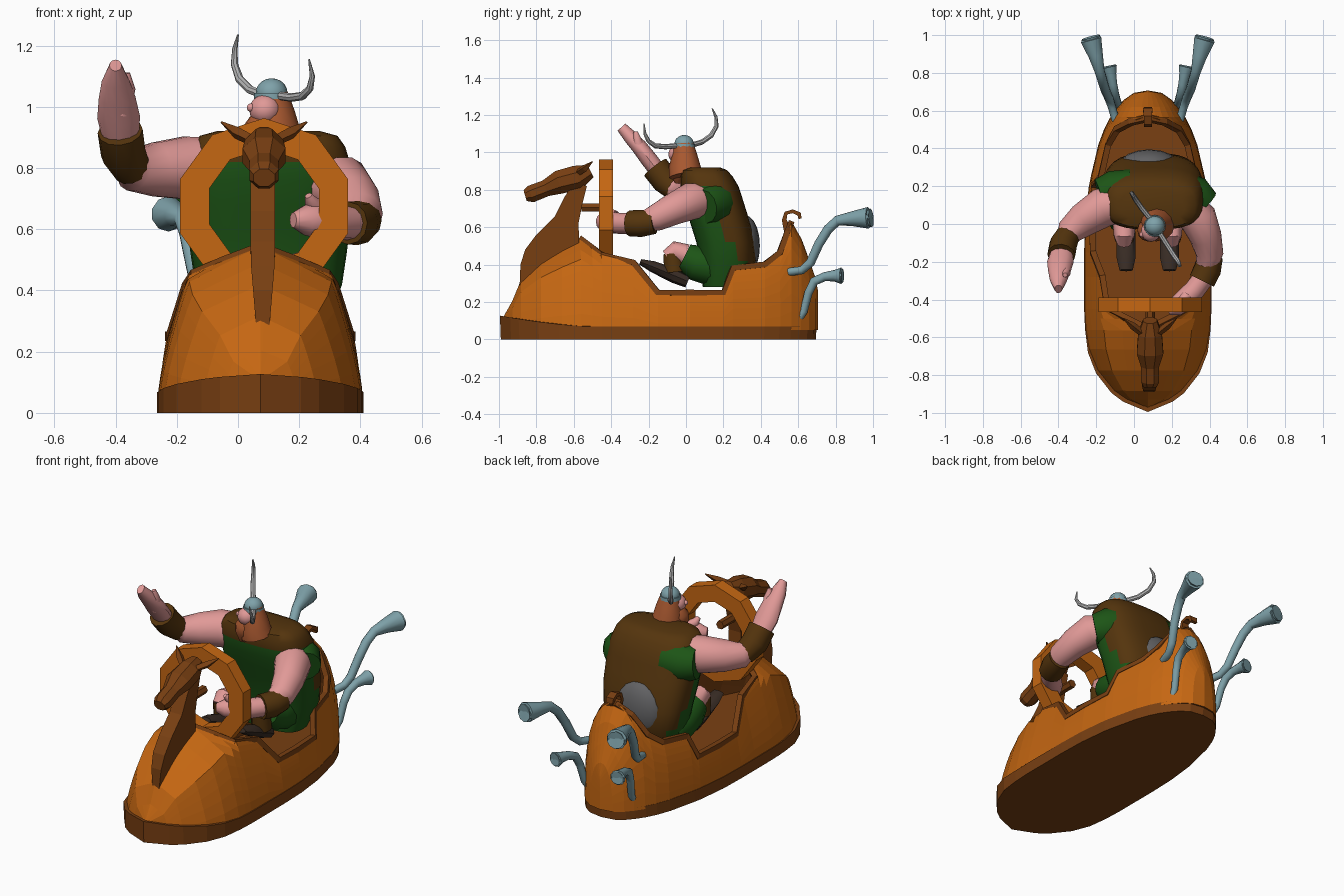
import bpy, bmesh, math
from mathutils import Vector

if "Cube" in bpy.data.objects:
    bpy.data.objects.remove(bpy.data.objects["Cube"])

CX = 0.073  # hull centre line


def mat(name, r, g, b):
    m = bpy.data.materials.new(name)
    m.diffuse_color = (r, g, b, 1)
    m.use_nodes = True
    m.node_tree.nodes["Principled BSDF"].inputs["Base Color"].default_value = m.diffuse_color
    return m


ORANGE = mat("orange wood", .56, .135, .006)
BROWN = mat("brown wood", .19, .05, .006)
VEST = mat("vest brown", .09, .035, .004)
GREEN = mat("shirt green", .012, .09, .008)
SKIN = mat("skin pink", .75, .32, .31)
HAIR = mat("ginger hair", .4, .1, .03)
TEAL = mat("pipe teal", .21, .36, .4)
HORN = mat("horn grey", .45, .45, .45)
BOOT = mat("boot dark", .04, .025, .018)
GREY = mat("seat grey", .12, .12, .125)


def finish(name, bm, *mats, smooth=None):
    bmesh.ops.remove_doubles(bm, verts=bm.verts, dist=.0005)
    bmesh.ops.recalc_face_normals(bm, faces=bm.faces)
    me = bpy.data.meshes.new(name)
    bm.to_mesh(me)
    bm.free()
    ob = bpy.data.objects.new(name, me)
    bpy.context.collection.objects.link(ob)
    for m in mats:
        me.materials.append(m)
    if smooth:
        bpy.context.view_layer.objects.active = ob
        ob.select_set(True)
        bpy.ops.object.shade_smooth_by_angle(angle=math.radians(smooth))
        ob.select_set(False)
    return ob


def loft(bm, rings, closed=True, caps=True):
    vs = [[bm.verts.new(p) for p in r] for r in rings]
    n = len(vs[0])
    for a, b in zip(vs, vs[1:]):
        for i in range(n if closed else n - 1):
            j = (i + 1) % n
            bm.faces.new((a[i], a[j], b[j], b[i]))
    if caps:
        bm.faces.new(vs[0])
        bm.faces.new(vs[-1])


def tube(name, pts, radii, m, sides=12, ref=(0, 0, 1), smooth=40, turn=0):
    """Sweep an ellipse (ru, rv) along points."""
    P = [Vector(p) for p in pts]
    ref = Vector(ref)
    rings = []
    for i, p in enumerate(P):
        t = (P[min(i + 1, len(P) - 1)] - P[max(i - 1, 0)]).normalized()
        u = t.cross(ref).normalized()
        v = u.cross(t)
        r = radii[i]
        ru, rv = r if isinstance(r, tuple) else (r, r)
        rings.append([p + u * ru * math.cos(a) + v * rv * math.sin(a)
                      for a in (2 * math.pi * k / sides + turn for k in range(sides))])
    bm = bmesh.new()
    loft(bm, rings)
    return finish(name, bm, m, smooth=smooth)


def ball(name, c, r, m, seg=16):
    bm = bmesh.new()
    bmesh.ops.create_uvsphere(bm, u_segments=seg, v_segments=seg // 2 + 2, radius=1)
    for v in bm.verts:
        v.co = Vector([c[i] + v.co[i] * r[i] for i in range(3)])
    return finish(name, bm, m, smooth=50)


# Hull: y, base half width, crest height, opening edge height (1 = closed deck)
ST = [(-.965, .0, .12, 1), (-.92, .12, .2, 1), (-.875, .18, .31, 1), (-.77, .262, .41, 1),
      (-.66, .305, .48, 1), (-.56, .32, .535, 1), (-.5, .323, .55, .49), (-.45, .325, .56, .45),
      (-.28, .325, .57, .41), (-.15, .325, .6, .25), (.02, .32, .62, .25), (.2, .3, .62, .25),
      (.25, .29, .62, .38), (.42, .25, .62, .4), (.5, .22, .62, .46), (.54, .2, .62, .57),
      (.56, .19, .62, 1), (.61, .155, .53, 1), (.65, .12, .42, 1), (.685, .07, .32, 1), (.697, 0, .25, 1)]


def section(y, w, h, o):
    """Sloped wall with a straight roof at the bow, blending to a rounded stern."""
    top = min(h, o)
    out = []
    k = min(1, max(0, (y + .2) / .5))
    for j in range(10):
        z = .05 + (top - .05) * math.sin(j / 9 * math.pi / 2)
        r = min(1, (z - .05) / (h - .05))
        bow = 1 - .3 * (r / .77) ** 1.3 if r < .77 else .7 * (1 - r) / .23
        out.append((w * ((1 - k) * bow + k * math.sqrt(1 - r ** 2.5)), y, z))
    return out


bm = bmesh.new()
for s in (-1, 1):
    loft(bm, [[(CX + s * x, y, z) for x, y, z in section(*st)] for st in ST], closed=False, caps=False)
hull = finish("hull", bm, ORANGE, BROWN)
if sum(p.normal.x * (p.center.x - CX) for p in hull.data.polygons) < 0:
    hull.data.flip_normals()
sol = hull.modifiers.new("thickness", 'SOLIDIFY')
sol.thickness, sol.offset = .02, 0
sol.material_offset = sol.material_offset_rim = 1  # darker lining

# Rim around the cockpit opening
edge = [section(*st)[-1] for st in ST[5:17]]
for s, side in ((-1, "left"), (1, "right")):
    tube("cockpit_rim_" + side, [(CX + s * x, y, z) for x, y, z in edge], [.022] * len(edge), BROWN,
         sides=4, ref=(1, 0, 0), smooth=None, turn=math.pi / 4)

# Base skirt, rising toward the bow
bm = bmesh.new()
half = [(0, -.995)] + [(w + .012, y - .02 if y < -.6 else y) for y, w, h, o in ST[1:-1]] + [(0, .698)]
ring = [(CX + x, y) for x, y in half] + [(CX - x, y) for x, y in half[-2:0:-1]]
loft(bm, [[(x, y * .995, 0) for x, y in ring],
          [(x, y, .068 + .06 * max(0, (-y - .5) / .5) ** 1.5) for x, y in ring]])
finish("base_skirt", bm, BROWN)

# Carved neck, tapering to the bow
prof = [(-.93, .13), (-.89, .28), (-.885, .4), (-.86, .48), (-.8, .56), (-.7, .66), (-.65, .76), (-.6, .84),
        (-.53, .82), (-.555, .72), (-.575, .62), (-.57, .5), (-.75, .38), (-.88, .2)]
bm = bmesh.new()
wid = lambda z: .015 + .025 * min(1, max(0, (z - .2) / .3))
loft(bm, [[(CX + .008 + s * wid(z), y, z) for y, z in prof] for s in (-1, 1)])
finish("carved_neck", bm, BROWN)

# Carved animal head with ears
hx = CX + .012
tube("carved_head", [(hx, -.86, .768), (hx, -.83, .777), (hx, -.75, .808), (hx, -.68, .84), (hx, -.58, .865),
                     (hx, -.51, .9)],
     [(.038, .032), (.052, .05), (.052, .048), (.076, .068), (.068, .072), (.04, .04)], BROWN, sides=8,
     smooth=None, turn=math.pi / 8)
for s, side in ((-1, "left"), (1, "right")):
    tube("carved_ear_" + side, [(hx + s * .04, -.58, .89), (hx + s * .09, -.54, .915), (hx + s * .14, -.5, .95)],
         [.018, .02, .003], BROWN, sides=4, smooth=None)

# Steering ring: ten-sided
bm = bmesh.new()
rings = []
for k in range(11):
    a = math.radians(18 + 36 * k)
    rings.append([(.085 + r * math.cos(a), y, .675 + r * math.sin(a))
                  for r, y in ((.288, -.465), (.288, -.39), (.188, -.39), (.188, -.465))])
loft(bm, rings, caps=False)
finish("steering_ring", bm, ORANGE)
tube("steering_hub", [(hx, -.56, .705), (hx, -.44, .705)], [.025, .025], BROWN, sides=6)

# Curled stern ornament
tube("stern_curl", [(CX, .56, .5), (CX, .545, .58), (CX, .525, .64), (CX, .535, .675), (CX, .57, .685),
                    (CX, .605, .67), (CX, .61, .645)],
     [(.04, .03), (.03, .025), (.018, .03), (.014, .03), (.014, .03), (.016, .035), (.012, .03)],
     BROWN, sides=4, ref=(1, 0, 0), smooth=None, turn=math.pi / 4)

# Exhaust pipes with flared, hollow ends
for s, side in ((-1, "left"), (1, "right")):
    tube("upper_pipe_" + side,
         [(CX + s * x, y, z) for x, y, z in ((.17, .55, .36), (.19, .62, .37), (.205, .665, .41), (.225, .71, .51),
          (.24, .76, .59), (.255, .81, .635), (.275, .89, .645), (.3, .975, .65), (.302, .99, .65), (.285, .92, .645))],
         [.022, .022, .024, .025, .026, .027, .04, .058, .05, .025], TEAL, ref=(1, 0, 0), sides=10)
    tube("lower_pipe_" + side,
         [(CX + s * x, y, z) for x, y, z in ((.14, .59, .09), (.155, .63, .15), (.165, .655, .25), (.175, .685, .31),
          (.185, .74, .335), (.195, .79, .34), (.205, .83, .34), (.206, .838, .34), (.198, .795, .34))],
         [.02, .02, .022, .024, .024, .03, .044, .038, .02], TEAL, ref=(1, 0, 0), sides=10)

# Seat back
ball("seat_back", (.08, .315, .5), (.155, .08, .165), GREY)

# Torso: z, y centre, half width, half depth; vest chosen by position
bm = bmesh.new()
body = [(.28, .2, .19, .11), (.42, .225, .24, .15), (.52, .21, .255, .155), (.6, .19, .265, .16), (.68, .165, .27, .16),
        (.76, .14, .27, .16), (.82, .125, .265, .155), (.87, .11, .25, .14), (.905, .1, .225, .12), (.92, .1, .17, .08)]
pw = lambda c: math.copysign(abs(c) ** .7, c)
loft(bm, [[(.1 + w * pw(math.cos(a)), y + d * pw(math.sin(a)), z)
           for a in (2 * math.pi * k / 28 for k in range(28))] for z, y, w, d in body])
for f in bm.faces:
    c = f.calc_center_median()
    f.material_index = 1 if c.z > .82 or c.y > .13 + (.8 - c.z) * .4 else 0
finish("torso", bm, GREEN, VEST, smooth=50)

# Legs and boots
for s, side in ((-1, "left"), (1, "right")):
    x = .073 + s * .125
    tube("trouser_" + side, [(x, .24, .36), (x, .16, .385), (x, .05, .41), (x, -.01, .44)],
         [.08, .105, .095, .075], GREEN)
    tube("knee_" + side, [(x, .0, .45), (x, -.06, .47), (x, -.1, .44)], [.06, .055, .04], SKIN)
    tube("boot_cuff_" + side, [(x, -.07, .46), (x, -.06, .36)], [.052, .056], VEST, ref=(1, 0, 0))
    tube("boot_" + side, [(x - s * .01, .01, .31), (x - s * .01, -.06, .34), (x - s * .01, -.18, .39),
                          (x - s * .01, -.245, .415)],
         [(.045, .035), (.05, .04), (.05, .03), (.035, .015)], BOOT, sides=8)

# Raised arm, short sleeve tucked behind the shoulder
tube("raised_sleeve", [(-.02, .17, .77), (-.12, .17, .77), (-.18, .15, .775)], [.12, .11, .09], GREEN)
tube("raised_upper_arm", [(-.08, .11, .8), (-.17, .085, .8), (-.27, .02, .795), (-.34, -.04, .795), (-.36, -.09, .83)],
     [.1, .105, .09, .072, .05], SKIN, sides=14)
tube("raised_cuff", [(-.345, -.05, .795), (-.375, -.11, .85), (-.385, -.165, .92)], [.062, .074, .074], VEST, ref=(1, 0, 0))
tube("raised_hand", [(-.383, -.15, .9), (-.39, -.2, .965), (-.395, -.25, 1.03), (-.4, -.3, 1.085), (-.4, -.345, 1.135)],
     [(.045, .06), (.045, .07), (.042, .06), (.037, .045), (.028, .02)], SKIN, ref=(1, 0, 0))
tube("raised_thumb", [(-.38, -.23, .98), (-.36, -.26, 1.06), (-.365, -.27, 1.11)], [.03, .025, .012], SKIN, ref=(1, 0, 0))

# Lowered arm reaching to the ring
tube("lowered_sleeve", [(.24, .16, .74), (.33, .14, .72), (.37, .1, .71)], [.12, .11, .09], GREEN)
tube("lowered_upper_arm", [(.28, .09, .745), (.34, .03, .74), (.38, -.07, .695), (.4, -.16, .65), (.385, -.23, .625)],
     [.09, .1, .085, .073, .055], SKIN, sides=14)
tube("lowered_cuff", [(.405, -.17, .63), (.39, -.24, .62), (.36, -.3, .62)], [.066, .072, .07], VEST)
tube("lowered_hand", [(.365, -.29, .62), (.32, -.35, .62), (.27, -.4, .625), (.22, -.44, .63), (.18, -.46, .63)],
     [.055, .056, .058, .05, .025], SKIN)
tube("lowered_thumb", [(.28, -.38, .66), (.24, -.43, .685), (.23, -.45, .71)], [.03, .025, .012], SKIN)

# Head turned toward the raised hand, hair widening down to the shoulders
F = Vector((-.84, -.55, 0))
C = Vector((.11, -.012, .985))
tube("hair", [C + Vector((0, .0, .06)), C - F * .008, C - F * .008 - Vector((0, 0, .06)), C - F * .02 - Vector((0, 0, .11))],
     [.052, .068, .085, .09], HAIR, ref=(1, 0, 0))
ball("face", C + F * .03 + Vector((.004, -.012, .005)), (.052, .054, .05), SKIN)
ball("nose", C + F * .08 + Vector((0, 0, .012)), (.015, .015, .014), SKIN, 10)
tube("beard", [C + F * .03 - Vector((0, 0, .025)), C + F * .04 - Vector((0, 0, .06)),
               C + F * .05 - Vector((0, 0, .1)), C + F * .06 - Vector((0, 0, .15))],
     [.045, .06, .05, .015], HAIR, ref=(1, 0, 0))

# Horned helmet
ball("helmet_dome", (.11, -.01, 1.045), (.052, .052, .048), TEAL)
tube("helmet_band", [(.11, -.01, 1.025), (.11, -.01, 1.045)], [.058, .057], TEAL, ref=(1, 0, 0), sides=16)
tube("horn_back", [(.08, .035, 1.04), (.04, .085, 1.055), (.005, .135, 1.09), (-.012, .163, 1.14),
                   (-.01, .16, 1.19), (0, .14, 1.235)], [.014, .014, .014, .012, .009, .003], HORN, sides=8, ref=(.84, .55, 0))
tube("horn_front", [(.14, -.055, 1.035), (.175, -.11, 1.03), (.21, -.165, 1.035), (.235, -.2, 1.06),
                    (.243, -.22, 1.1), (.232, -.225, 1.155)], [.014, .014, .014, .012, .009, .003], HORN, sides=8, ref=(.84, .55, 0))
